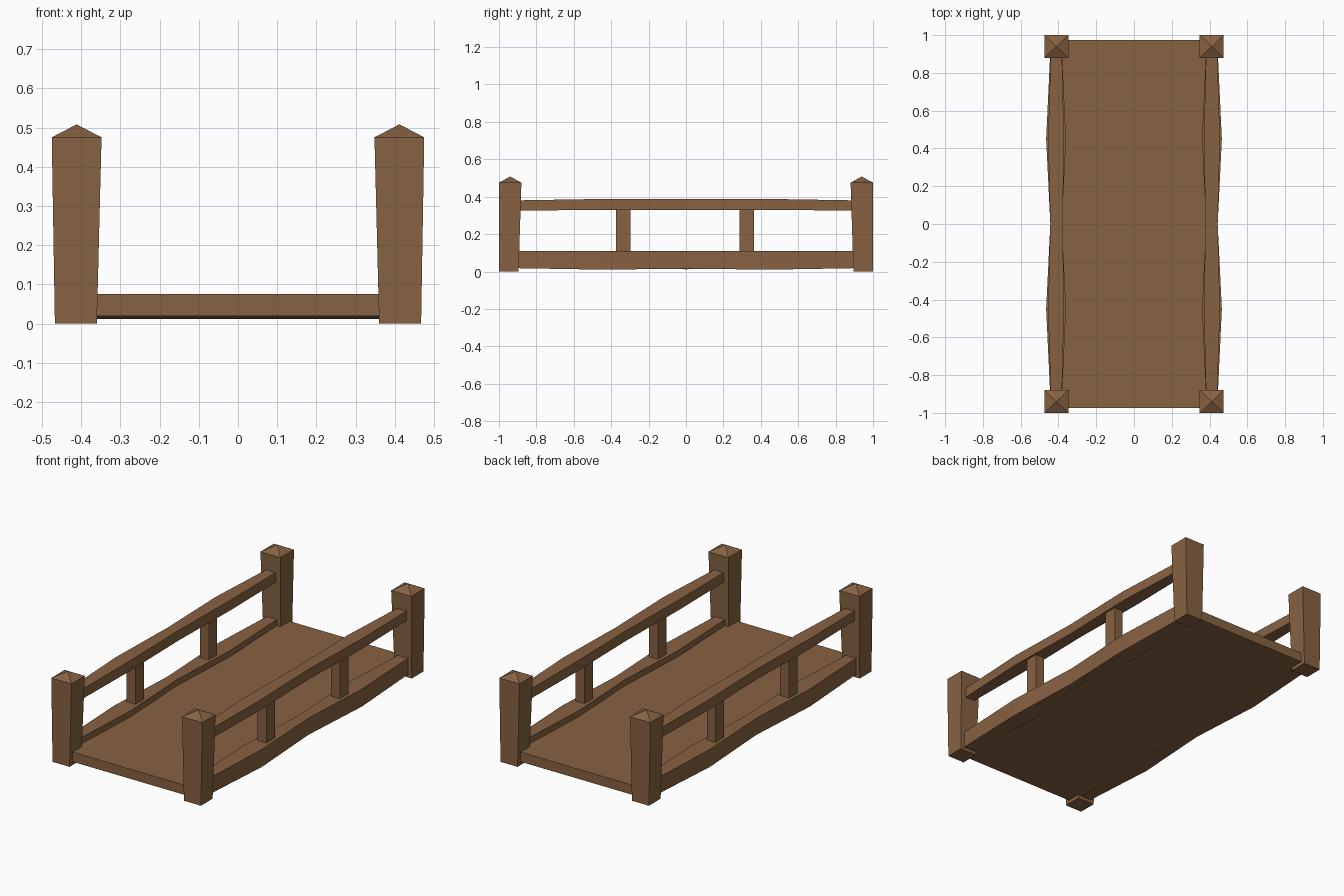
import bpy

if "Cube" in bpy.data.objects:
    bpy.data.objects.remove(bpy.data.objects["Cube"])

wood = bpy.data.materials.new("brown wood")
wood.diffuse_color = (0.245, 0.122, 0.054, 1)
wood.use_nodes = True
wood.node_tree.nodes["Principled BSDF"].inputs["Base Color"].default_value = wood.diffuse_color


def loft(name, rings):
    """Join four-cornered rings into a closed flat-faced solid."""
    verts = [v for r in rings for v in r]
    n = len(rings)
    faces = [(0, 1, 2, 3), tuple(4 * (n - 1) + i for i in (3, 2, 1, 0))]
    for k in range(n - 1):
        for i in range(4):
            j = (i + 1) % 4
            faces.append((4 * k + i, 4 * k + 4 + i, 4 * k + 4 + j, 4 * k + j))
    return make(name, verts, faces)


def make(name, verts, faces):
    me = bpy.data.meshes.new(name)
    me.from_pydata(verts, [], faces)
    me.materials.append(wood)
    ob = bpy.data.objects.new(name, me)
    bpy.context.collection.objects.link(ob)
    # make all normals point outwards
    import bmesh
    bm = bmesh.new()
    bm.from_mesh(me)
    bmesh.ops.recalc_face_normals(bm, faces=bm.faces)
    bm.to_mesh(me)
    bm.free()
    return ob


def beam(name, sections):
    """Beam along y; each section is (y, x0, x1, z0, z1)."""
    return loft(name, [[(x0, y, z0), (x1, y, z0), (x1, y, z1), (x0, y, z1)]
                       for y, x0, x1, z0, z1 in sections])


def both_ways(half):
    """Repeat sections (from y = 0 outwards) on the negative y side."""
    return [(-s[0],) + s[1:] for s in reversed(half[1:])] + half


def mirror_x(sections, side):
    return [(y, side * a, side * b, z0, z1) for y, a, b, z0, z1 in sections]


# Deck, sagging slightly underneath
beam("deck", both_ways([(0, -0.40, 0.40, 0.012, 0.075),
                        (0.975, -0.40, 0.40, 0.02, 0.075)]))

for side, label in ((-1, "left"), (1, "right")):
    # Bottom side beam with two bulges
    beam(label + "_side_beam", mirror_x(both_ways([
        (0, 0.382, 0.443, 0.015, 0.11),
        (0.45, 0.360, 0.465, 0.010, 0.11),
        (0.92, 0.382, 0.443, 0.018, 0.11)]), side))
    # Handrail
    beam(label + "_handrail", mirror_x(both_ways([
        (0, 0.378, 0.443, 0.330, 0.388),
        (0.45, 0.370, 0.455, 0.330, 0.388),
        (0.92, 0.382, 0.440, 0.325, 0.380)]), side))
    # Balusters
    for y, pos in ((-0.335, "front"), (0.325, "back")):
        beam(f"{label}_{pos}_baluster", mirror_x([
            (y - 0.038, 0.385, 0.440, 0.09, 0.35),
            (y + 0.038, 0.385, 0.440, 0.09, 0.35)], side))
    # Tapered corner posts with pyramid caps
    for end, pos in ((-1, "front"), (1, "back")):
        verts = []
        for x0, x1, y0, z in ((0.360, 0.467, 0.895, 0), (0.348, 0.475, 0.88, 0.475)):
            verts += [(side * x, end * y, z) for x, y in
                      ((x0, y0), (x1, y0), (x1, 1.0), (x0, 1.0))]
        verts.append((side * 0.4115, end * 0.94, 0.508))
        faces = [(0, 1, 2, 3)]
        for i in range(4):
            j = (i + 1) % 4
            faces += [(i, j, 4 + j, 4 + i), (4 + i, 4 + j, 8)]
        make(f"{label}_{pos}_post", verts, faces)
